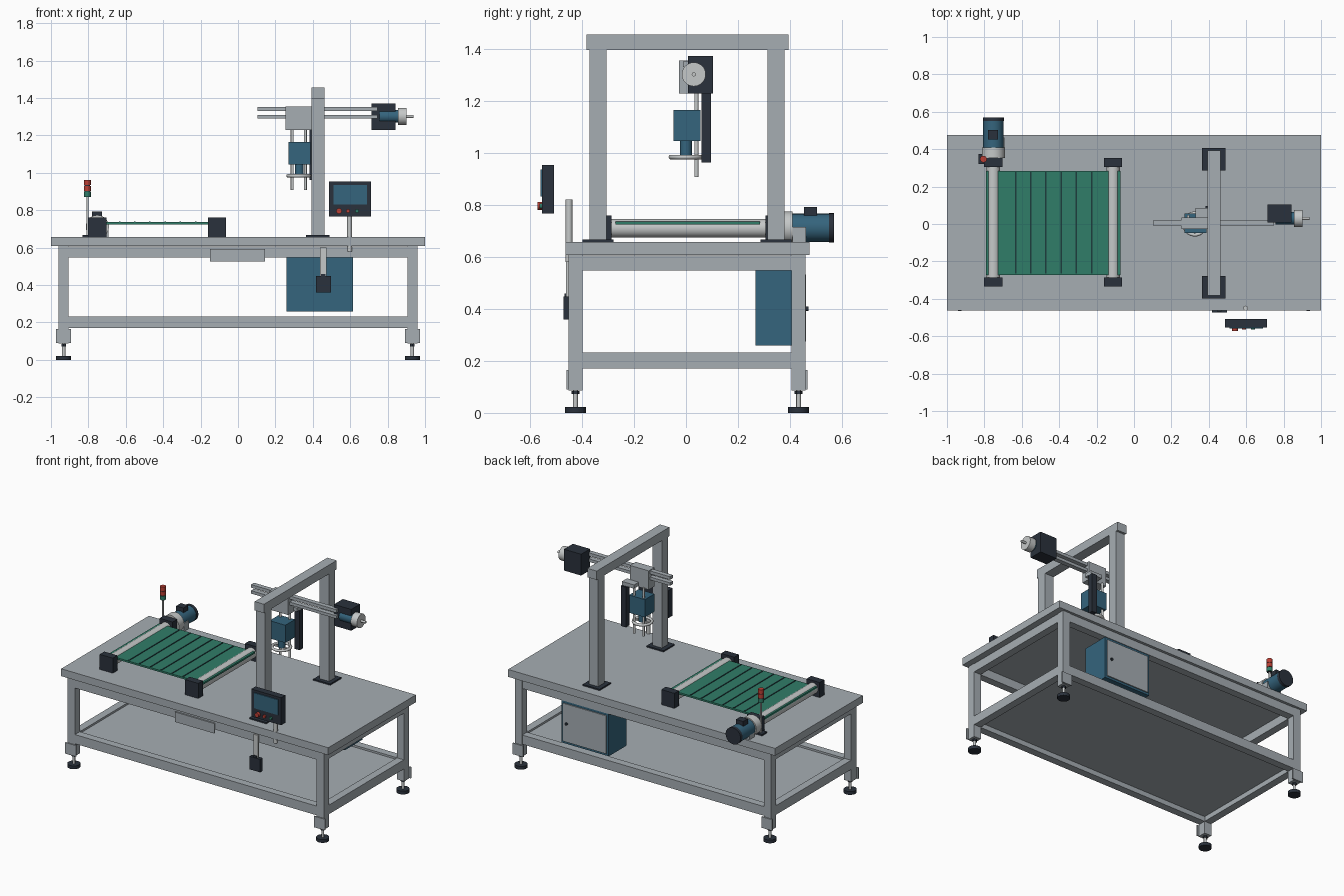
import bpy, math
from mathutils import Vector


def material(name, rgb):
    m = bpy.data.materials.new(name)
    m.diffuse_color = (*rgb, 1)
    return m


GREY = material("frame_grey", (0.38, 0.42, 0.45))
LIGHT = material("light_metal", (0.56, 0.58, 0.58))
DARK = material("dark_charcoal", (0.023, 0.031, 0.045))
BLUE = material("steel_blue", (0.035, 0.128, 0.205))
GREEN = material("belt_green", (0.030, 0.205, 0.140))
SEAM = material("seam_dark", (0.012, 0.045, 0.045))
RED = material("signal_red", (0.50, 0.05, 0.035))


def box(name, x, y, z, mat, bevel=0):
    """Box from (min, max) pairs."""
    bpy.ops.mesh.primitive_cube_add(size=1, location=[sum(p) / 2 for p in (x, y, z)])
    o = bpy.context.object
    o.name = name
    o.scale = [p[1] - p[0] for p in (x, y, z)]
    bpy.ops.object.transform_apply(location=False, rotation=False, scale=True)
    o.data.materials.append(mat)
    if bevel:
        b = o.modifiers.new("bevel", "BEVEL")
        b.width = bevel
        b.segments = 2
    return o


def rod(name, a, b, r, mat, sides=32):
    """Cylinder from point a to point b."""
    a, b = Vector(a), Vector(b)
    d = b - a
    bpy.ops.mesh.primitive_cylinder_add(vertices=sides, radius=r, depth=d.length,
                                        location=(a + b) / 2)
    o = bpy.context.object
    o.name = name
    o.rotation_euler = d.to_track_quat('Z', 'Y').to_euler()
    o.data.materials.append(mat)
    bpy.ops.object.shade_smooth_by_angle(angle=math.radians(35))
    return o


# Table top and shelf
box("table_top", (-1, 1), (-0.463, 0.475), (0.608, 0.658), GREY)
box("lower_shelf", (-0.92, 0.92), (-0.42, 0.43), (0.205, 0.220), GREY)

# Legs, adjustable feet, leg plates
LY = (-0.425, 0.433)
for sx in (-1, 1):
    for y in LY:
        s = -1 if y < 0 else 1
        x = sx * 0.932
        box("leg", (x - 0.027, x + 0.027), (y - 0.027, y + 0.027), (0.087, 0.608), GREY)
        e = y + s * 0.027
        box("leg_plate", (x - 0.04, x + 0.04), sorted((e, e + s * 0.008)), (0.09, 0.165), GREY)
        rod("foot_stem", (x, y, 0.02), (x, y, 0.09), 0.009, LIGHT, 16)
        rod("foot_nut", (x, y, 0.072), (x, y, 0.084), 0.015, DARK, 6)
        rod("foot_pad", (x, y, 0), (x, y, 0.022), 0.04, DARK, 24)

# Frame rails
for z in ((0.171, 0.233), (0.548, 0.606)):
    for y in LY:
        box("long_rail", (-0.906, 0.906), (y - 0.026, y + 0.026), z, GREY)
    for sx in (-1, 1):
        box("cross_rail", (sx * 0.932 - 0.026, sx * 0.932 + 0.026), (-0.4, 0.407), z, GREY)
box("front_label_plate", (-0.15, 0.145), (-0.461, -0.451), (0.525, 0.592), GREY)

# Electrical cabinet with rear door
box("cabinet", (0.26, 0.615), (0.267, 0.455), (0.26, 0.548), BLUE)
box("cabinet_door", (0.275, 0.60), (0.455, 0.462), (0.275, 0.532), GREY)
rod("cabinet_knob", (0.57, 0.46, 0.40), (0.57, 0.472, 0.40), 0.009, DARK, 16)

# Gantry
for y in (-0.338, 0.346):
    box("gantry_post", (0.393, 0.463), (y - 0.033, y + 0.033), (0.658, 1.40), GREY)
    box("gantry_base", (0.363, 0.49), (y - 0.06, y + 0.06), (0.658, 0.667), DARK)
box("gantry_beam", (0.393, 0.463), (-0.383, 0.394), (1.395, 1.455), GREY)

# Horizontal slide and its drive
box("slide_rail_upper", (0.105, 0.745), (-0.011, 0.021), (1.330, 1.351), GREY)
box("slide_rail_lower", (0.105, 0.745), (-0.011, 0.021), (1.290, 1.310), GREY)
box("carriage", (0.255, 0.395), (-0.027, 0.035), (1.228, 1.356), GREY)
box("drive_housing", (0.713, 0.842), (0.008, 0.103), (1.228, 1.372), DARK)
rod("drive_motor", (0.757, 0.03, 1.302), (0.857, 0.03, 1.302), 0.034, BLUE)
rod("drive_flange", (0.855, 0.03, 1.302), (0.902, 0.03, 1.302), 0.046, LIGHT)
rod("drive_shaft", (0.90, 0.03, 1.302), (0.937, 0.03, 1.302), 0.008, LIGHT, 16)

# Vertical tool head
box("cable_channel", (0.382, 0.42), (0.06, 0.097), (0.963, 1.235), DARK)
box("channel_bracket", (0.33, 0.42), (0.03, 0.085), (1.235, 1.26), GREY)
for x in (0.29, 0.36):
    rod("guide_rod", (x, 0.04, 0.908), (x, 0.04, 1.235), 0.008, LIGHT, 16)
box("tool_block", (0.27, 0.388), (-0.048, 0.055), (1.045, 1.165), BLUE)
rod("tool_spindle", (0.328, 0, 0.985), (0.328, 0, 1.05), 0.023, BLUE)
bpy.ops.mesh.primitive_torus_add(major_radius=0.058, minor_radius=0.009, major_segments=40,
                                 minor_segments=10, location=(0.325, 0, 0.984))
ring = bpy.context.object
ring.name = "tool_ring"
ring.data.materials.append(LIGHT)
bpy.ops.object.shade_smooth()
box("ring_spoke", (0.27, 0.38), (-0.006, 0.006), (0.978, 0.988), LIGHT)

# Conveyor rollers with end blocks
for x in (-0.752, -0.112):
    rod("roller", (x, -0.29, 0.710), (x, 0.31, 0.710), 0.036, LIGHT)
    for y in ((-0.335, -0.286), (0.305, 0.354)):
        box("bearing_block", (x - 0.049, x + 0.049), y, (0.658, 0.76), DARK)

# Belt with crosswise seams
box("belt", (-0.79, -0.072), (-0.272, 0.284), (0.724, 0.736), GREEN)
for i in range(6):
    x = -0.633 + i * 0.0812
    box("belt_seam", (x - 0.004, x + 0.004), (-0.265, 0.277), (0.735, 0.739), SEAM)

# Conveyor motor
MX, MZ = -0.752, 0.712
rod("gearbox_flange", (MX, 0.354, MZ), (MX, 0.41, MZ), 0.062, LIGHT)
rod("motor_body", (MX, 0.41, MZ), (MX, 0.555, MZ), 0.054, BLUE)
rod("motor_cap", (MX, 0.55, MZ), (MX, 0.57, MZ), 0.056, DARK)
box("motor_terminal_box", (-0.78, -0.726), (0.453, 0.503), (0.755, 0.792), DARK)
box("motor_mount", (-0.80, -0.692), (0.41, 0.462), (0.656, 0.714), GREY)

# Signal beacon
BX, BY = -0.805, 0.347
box("beacon_base", (BX - 0.026, BX + 0.026), (BY - 0.026, BY + 0.026), (0.658, 0.668), DARK)
rod("beacon_pole", (BX, BY, 0.66), (BX, BY, 0.875), 0.006, LIGHT, 16)
rod("beacon_core", (BX, BY, 0.87), (BX, BY, 0.958), 0.015, DARK, 20)
for i, mat in enumerate((GREEN, RED, RED)):
    z = 0.872 + i * 0.031
    rod("beacon_lamp", (BX, BY, z), (BX, BY, z + 0.027), 0.018, mat, 24)

# Control panel on a post
rod("panel_post", (0.597, -0.450, 0.58), (0.597, -0.450, 0.82), 0.013, LIGHT, 20)
box("panel_body", (0.487, 0.71), (-0.553, -0.508), (0.767, 0.953), DARK)
box("panel_screen", (0.51, 0.69), (-0.559, -0.553), (0.832, 0.936), BLUE)
for x, mat, r in ((0.54, RED, 0.015), (0.588, RED, 0.010), (0.636, GREEN, 0.010)):
    rod("panel_button", (x, -0.55, 0.796), (x, -0.572 if r > 0.012 else -0.564, 0.796), r, mat, 20)

# Hanging switch box
box("switch_bracket", (0.438, 0.473), (-0.462, -0.451), (0.44, 0.60), LIGHT)
box("switch_box", (0.417, 0.497), (-0.472, -0.446), (0.36, 0.448), DARK)
box("switch_gland", (0.445, 0.467), (-0.468, -0.45), (0.448, 0.46), DARK)
